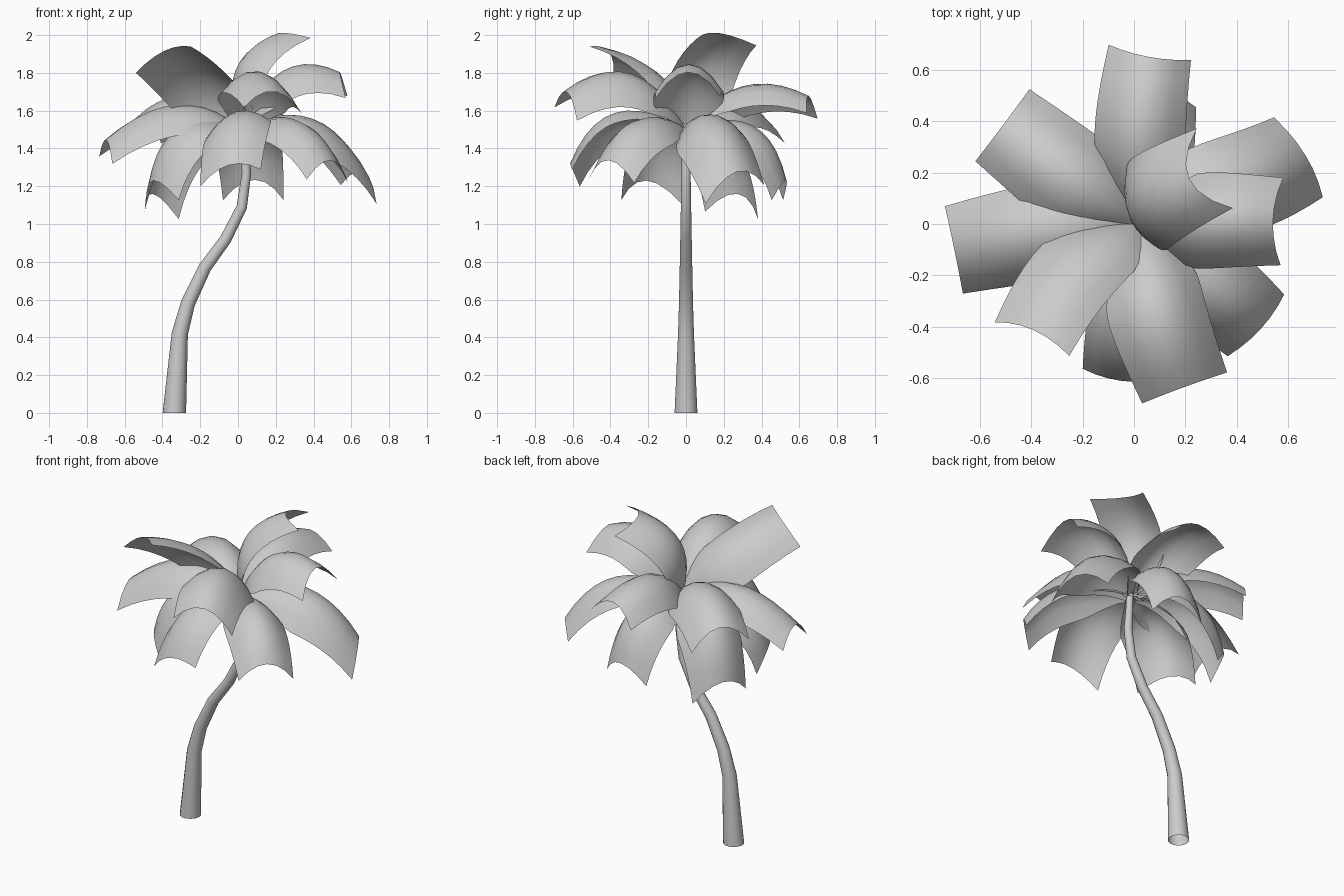
import bpy, bmesh, math
from mathutils import Vector

if "Cube" in bpy.data.objects:
    bpy.data.objects.remove(bpy.data.objects["Cube"])

# Curved tapering trunk: x, z, radius
trunk_path = [(-0.337, 0, 0.062), (-0.308, 0.42, 0.043), (-0.265, 0.58, 0.038),
              (-0.175, 0.77, 0.034), (-0.065, 0.92, 0.031), (0.02, 1.09, 0.028),
              (0.045, 1.27, 0.025), (0.035, 1.40, 0.022), (0.03, 1.53, 0.02)]


def finish(name, bm):
    me = bpy.data.meshes.new(name)
    bm.to_mesh(me)
    bm.free()
    ob = bpy.data.objects.new(name, me)
    bpy.context.collection.objects.link(ob)
    bpy.ops.object.select_all(action='DESELECT')
    ob.select_set(True)
    bpy.context.view_layer.objects.active = ob
    bpy.ops.object.shade_smooth_by_angle(angle=math.radians(40))


# Open tube with a ring at each path point
def make_trunk():
    bm = bmesh.new()
    rings = []
    sides = 14
    for i, (x, z, r) in enumerate(trunk_path):
        a = trunk_path[max(i - 1, 0)]
        b = trunk_path[min(i + 1, len(trunk_path) - 1)]
        t = Vector((b[0] - a[0], 0, b[1] - a[1])).normalized()
        if i == 0:
            t = Vector((0, 0, 1))
        side = Vector((t.z, 0, -t.x))
        ring = []
        for k in range(sides):
            ang = 2 * math.pi * k / sides
            ring.append(bm.verts.new(Vector((x, 0, z)) + side * r * math.cos(ang)
                                     + Vector((0, r * math.sin(ang), 0))))
        rings.append(ring)
    for p, q in zip(rings, rings[1:]):
        for k in range(sides):
            n = (k + 1) % sides
            bm.faces.new((p[k], p[n], q[n], q[k]))
    finish("trunk", bm)


# One frond: sheet swept along a curve to two tip corners, arched across its width
# and notched at the tip
def make_frond(name, left, right, reach, crest, arch, notch=0.045):
    up = Vector((0, 0, 1))
    base = Vector((0.02, 0, 1.5))
    a, b = Vector(left), Vector(right)
    half = (b - a) / 2
    mid = (a + b) / 2

    def droop_dir(tangent):
        n = half.cross(tangent).normalized()
        return (n + up).normalized()

    # the outer part runs square to the tip edge
    out = up.cross(half).normalized()
    ctrl = mid - out * ((mid - base).dot(out) * (1 - reach))
    ctrl.z = crest
    end_dir = (mid - ctrl).normalized()
    tip = mid + droop_dir(end_dir) * arch - end_dir * notch
    bm = bmesh.new()
    rows = []
    nl, nw = 10, 6
    for i in range(nl + 1):
        t = i / nl
        p = base * (1 - t) ** 2 + ctrl * 2 * t * (1 - t) + tip * t * t
        tan = (ctrl - base) * (1 - t) + (tip - ctrl) * t
        w = 0.2 + 0.8 * math.sin(math.pi / 2 * min(1, t / 0.45))
        w *= 1 + 0.1 * math.sin(math.pi * t)
        d = droop_dir(tan)
        bend = arch * w * (1 + 0.5 * math.sin(math.pi * t))
        row = []
        for j in range(nw + 1):
            u = 2 * j / nw - 1
            row.append(bm.verts.new(p + half * (w * u) - d * (bend * u * u)
                                    + end_dir * (notch * u * u * t ** 3)))
        rows.append(row)
    for p, q in zip(rows, rows[1:]):
        for j in range(nw):
            bm.faces.new((p[j], q[j], q[j + 1], p[j + 1]))
    bm.normal_update()
    finish(name, bm)


make_trunk()

# Upper fronds: left corner, right corner, control reach, control height, arch, notch
upper = [
    ((-0.10, 0.69, 1.56), (0.22, 0.63, 1.59), 0.4, 1.87, 0.08),
    ((-0.61, 0.24, 1.47), (-0.40, 0.52, 1.43), 0.45, 1.84, 0.09),
    ((-0.66, -0.27, 1.32), (-0.73, 0.07, 1.36), 0.45, 1.79, 0.08),
    ((-0.25, -0.51, 1.94), (-0.54, -0.38, 1.80), 0.2, 1.83, 0.05, 0.03),
    ((0.36, -0.57, 1.55), (0.03, -0.69, 1.62), 0.4, 1.99, 0.09),
    ((0.57, 0.18, 1.68), (0.56, -0.16, 1.67), 0.32, 1.97, 0.09, 0.07),
    ((0.24, 0.37, 1.945), (0.38, 0.06, 1.985), -0.3, 1.90, 0.06, 0.1),
]
# Lower drooping fronds
lower = [
    ((0.54, 0.41, 1.21), (0.73, 0.10, 1.11), 0.65, 1.73, 0.09),
    ((0.58, -0.27, 1.22), (0.36, -0.51, 1.24), 0.7, 1.69, 0.08),
    ((0.12, -0.60, 1.29), (-0.20, -0.56, 1.20), 0.75, 1.76, 0.06, 0.02),
    ((-0.08, 0.51, 1.13), (0.24, 0.45, 1.13), 0.9, 1.68, 0.08),
    ((-0.49, 0.10, 1.07), (-0.31, 0.38, 1.03), 0.95, 1.68, 0.09),
    ((-0.31, -0.34, 1.13), (-0.48, -0.02, 1.11), 0.95, 1.68, 0.09),
]
for i, f in enumerate(upper):
    make_frond(f"upper_frond_{i + 1}", *f)
for i, f in enumerate(lower):
    make_frond(f"lower_frond_{i + 1}", *f)
